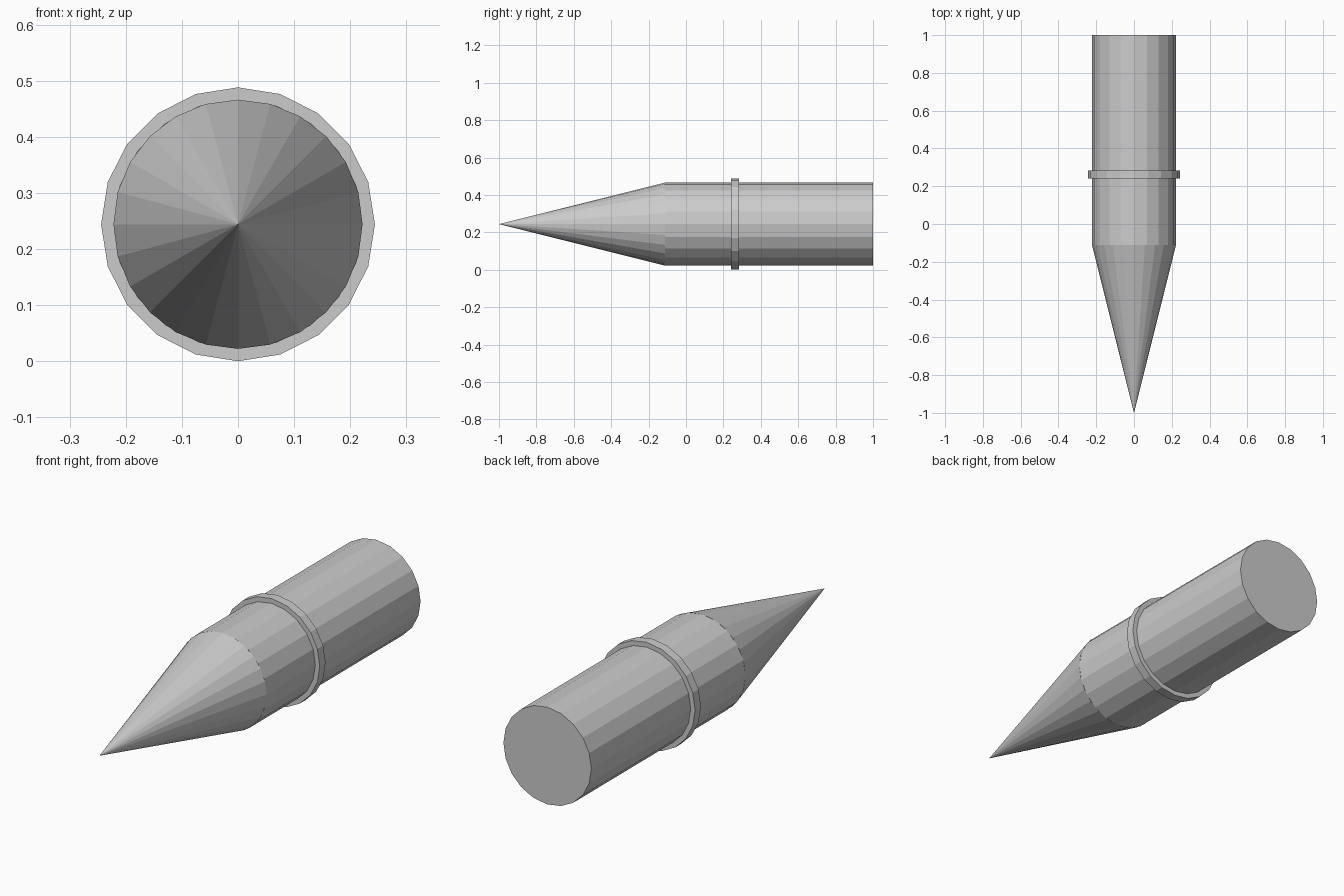
import bpy
from math import pi

if "Cube" in bpy.data.objects:
    bpy.data.objects.remove(bpy.data.objects["Cube"])

CENTER_Z = 0.244


def turned(name, sides, y_front, y_back, r_front, r_back):
    """Flat-faced cylinder or cone lying along y."""
    bpy.ops.mesh.primitive_cone_add(
        vertices=sides, radius1=r_back, radius2=r_front,
        depth=y_back - y_front,
        location=(0, (y_front + y_back) / 2, CENTER_Z),
        rotation=(pi / 2, 0, 0))
    obj = bpy.context.object
    obj.name = name
    return obj


# Main barrel with flat rear end
turned("body", 20, -0.112, 1.0, 0.222, 0.222)
# Pointed nose
turned("nose_cone", 24, -1.0, -0.112, 0.0, 0.222)
# Raised band around the barrel
turned("band", 20, 0.241, 0.283, 0.244, 0.244)
